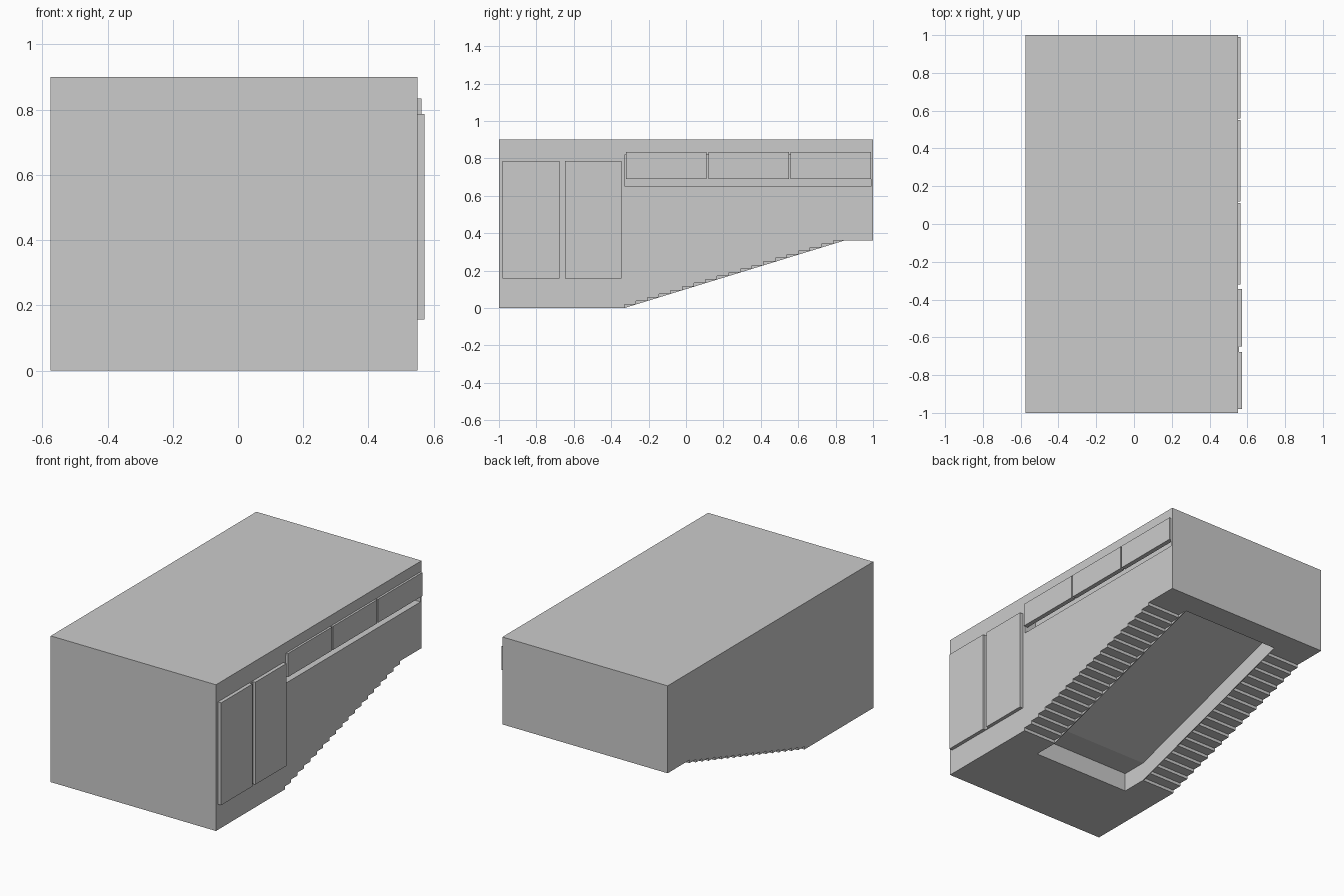
import bpy, bmesh

if "Cube" in bpy.data.objects:
    bpy.data.objects.remove(bpy.data.objects["Cube"])

X0, X1 = -0.575, 0.55          # body sides
RUN0, RUN1, RISE = -0.33, 0.85, 0.362   # sloping underside
STEPS = 19
DEPTH = 0.115                  # depth of the underside recess
RX0, RX1 = -0.345, 0.32        # recess sides


def prism(name, profile, x0, x1):
    """Extrude a (y, z) profile along x."""
    bm = bmesh.new()
    face = bm.faces.new([bm.verts.new((x0, y, z)) for y, z in profile])
    ext = bmesh.ops.extrude_face_region(bm, geom=[face])
    verts = [g for g in ext["geom"] if isinstance(g, bmesh.types.BMVert)]
    bmesh.ops.translate(bm, verts=verts, vec=(x1 - x0, 0, 0))
    bmesh.ops.recalc_face_normals(bm, faces=bm.faces)
    mesh = bpy.data.meshes.new(name)
    bm.to_mesh(mesh)
    bm.free()
    ob = bpy.data.objects.new(name, mesh)
    bpy.context.collection.objects.link(ob)
    return ob


def box(name, x0, x1, y0, y1, z0, z1):
    return prism(name, [(y0, z0), (y1, z0), (y1, z1), (y0, z1)], x0, x1)


def cut(target, cutter):
    cutter.hide_render = True
    cutter.hide_set(True)
    mod = target.modifiers.new("cut", 'BOOLEAN')
    mod.operation = 'DIFFERENCE'
    mod.solver = 'EXACT'
    mod.object = cutter


# Body with a stepped underside
dy, dz = (RUN1 - RUN0) / STEPS, RISE / STEPS
profile = [(-1, 0.9), (-1, 0), (RUN0, 0)]
for i in range(STEPS):
    profile += [(RUN0 + i * dy, (i + 1) * dz), (RUN0 + (i + 1) * dy, (i + 1) * dz)]
profile += [(1, RISE), (1, 0.9)]
body = prism("body", profile, X0, X1)

# Recess between the two flights, following the slope
cut(body, prism("recess_cutter", [
    (-0.49, -0.1), (-0.49, DEPTH), (RUN0, DEPTH),
    (RUN1, RISE + DEPTH), (RUN1, -0.1)], RX0, RX1))

# Opening behind the row of windows
cut(body, box("window_opening_cutter", 0.47, 0.7, -0.325, 0.99, 0.65, 0.82))

# Straight stringers along the inner ends of the steps
for name, x in (("left_stringer", RX0 - 0.004), ("right_stringer", RX1)):
    prism(name, [(RUN0, 0), (RUN1, RISE), (RUN1, RISE + 0.025), (RUN0, 0.025)],
          x, x + 0.004)

# Row of windows
for i in range(3):
    y = -0.32 + i * 0.4395
    box(f"window_{i + 1}", 0.535, 0.563, y, y + 0.43, 0.69, 0.835)

# Double door: two leaves on a shallow backing
box("door_backing", 0.545, 0.556, -0.98, -0.345, 0.157, 0.787)
box("door_front_leaf", 0.545, 0.572, -0.98, -0.677, 0.157, 0.787)
box("door_rear_leaf", 0.545, 0.572, -0.648, -0.345, 0.157, 0.787)
